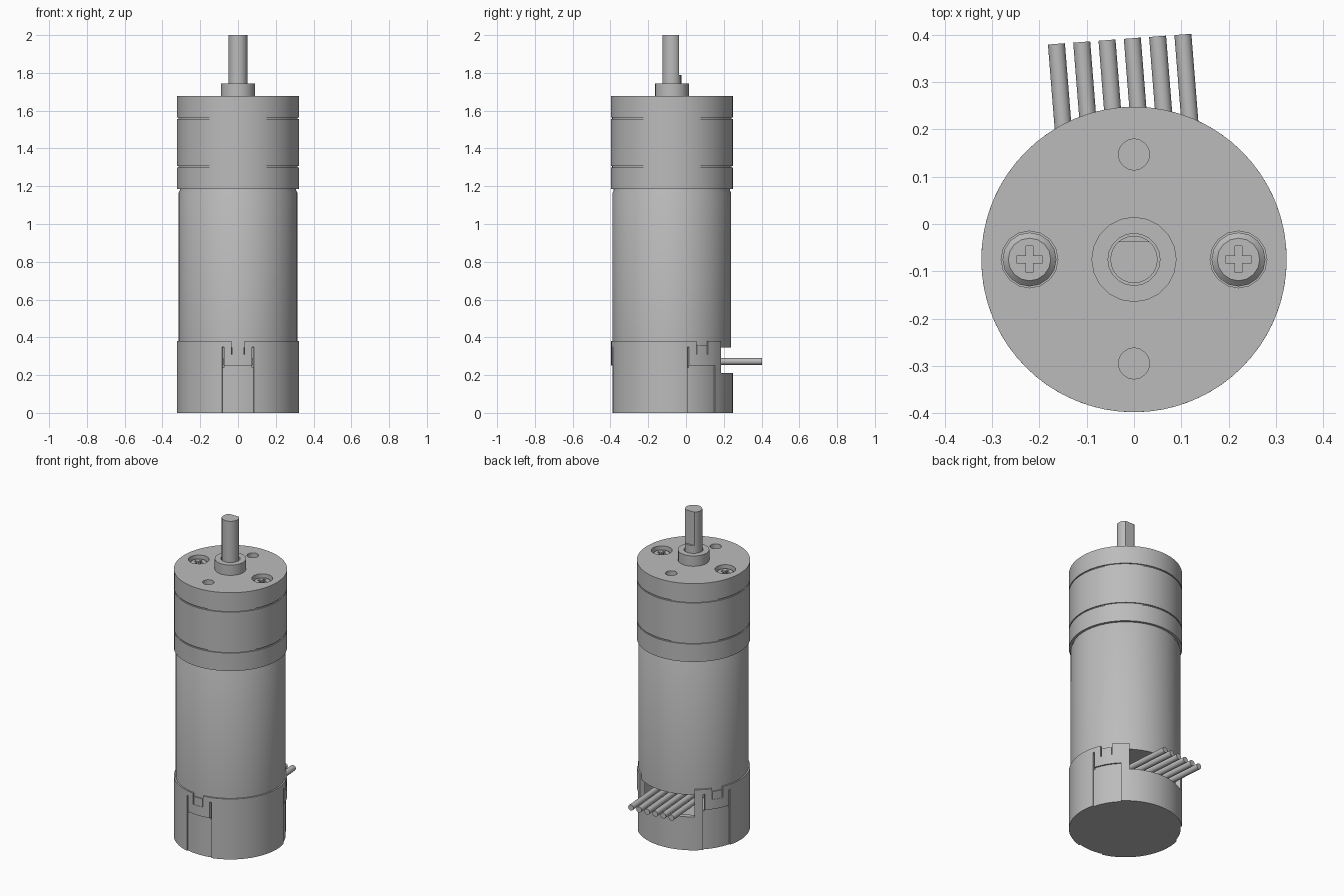
import bpy, bmesh
from math import radians, cos, sin, pi
from mathutils import Vector

if "Cube" in bpy.data.objects:
    bpy.data.objects.remove(bpy.data.objects["Cube"], do_unlink=True)

AXIS_Y = -0.075   # the round body's axis
R = 0.323         # gearbox and end cap radius

grey = bpy.data.materials.new("satin grey")
grey.use_nodes = True
grey.diffuse_color = (0.5, 0.5, 0.5, 1)
grey.node_tree.nodes["Principled BSDF"].inputs["Base Color"].default_value = (0.5, 0.5, 0.5, 1)


def make(name, bm, loc=(0, AXIS_Y, 0)):
    bmesh.ops.recalc_face_normals(bm, faces=bm.faces)
    mesh = bpy.data.meshes.new(name)
    bm.to_mesh(mesh)
    bm.free()
    mesh.materials.append(grey)
    ob = bpy.data.objects.new(name, mesh)
    ob.location = loc
    bpy.context.collection.objects.link(ob)
    return ob


def lathe(name, profile, sides=64, loc=(0, AXIS_Y, 0)):
    """Closed solid of revolution from (radius, height) points."""
    bm = bmesh.new()
    rings = [[bm.verts.new((r * cos(2 * pi * i / sides), r * sin(2 * pi * i / sides), z))
              for i in range(sides)] for r, z in profile]
    for a, b in zip(rings, rings[1:]):
        for i in range(sides):
            j = (i + 1) % sides
            bm.faces.new((a[i], a[j], b[j], b[i]))
    bm.faces.new(rings[0][::-1])
    bm.faces.new(rings[-1])
    return make(name, bm, loc)


def cylinder(name, r, z0, z1, sides=32, loc=(0, AXIS_Y, 0)):
    return lathe(name, [(r, z0), (r, z1)], sides, loc)


def sector(name, r0, r1, middle, half, z0, z1, steps=10):
    """Curved block around the axis; angles in degrees."""
    bm = bmesh.new()
    angles = [radians(middle - half + 2 * half * i / steps) for i in range(steps + 1)]
    outline = [(r1 * cos(a), r1 * sin(a)) for a in angles]
    outline += [(r0 * cos(a), r0 * sin(a)) for a in reversed(angles)]
    base = bm.faces.new([bm.verts.new((x, y, z0)) for x, y in outline])
    top = bmesh.ops.extrude_face_region(bm, geom=[base])["geom"]
    bmesh.ops.translate(bm, vec=(0, 0, z1 - z0),
                        verts=[v for v in top if isinstance(v, bmesh.types.BMVert)])
    return make(name, bm)


def box(name, size, loc):
    bm = bmesh.new()
    bmesh.ops.create_cube(bm, size=1)
    bmesh.ops.scale(bm, vec=size, verts=bm.verts)
    return make(name, bm, loc)


def cut(target, *cutters):
    for c in cutters:
        mod = target.modifiers.new("cut", "BOOLEAN")
        mod.operation = "DIFFERENCE"
        mod.solver = "EXACT"
        mod.object = c
        bpy.context.view_layer.objects.active = target
        bpy.ops.object.modifier_apply(modifier=mod.name)
        bpy.data.objects.remove(c, do_unlink=True)


# Motor can with rounded top edge
lathe("motor_can", [(0.314, 0.345), (0.314, 1.165), (0.308, 1.178), (0.308, 1.2)])

# Gearbox: base ring, gear ring and face plate parted by fine grooves
g = R - 0.007
gearbox = lathe("gearbox", [(R, 1.185), (R, 1.298), (g, 1.298), (g, 1.306), (R, 1.306),
                            (R, 1.556), (g, 1.556), (g, 1.564), (R, 1.564), (R, 1.678)])
for y in (0.147, -0.295):
    cut(gearbox, cylinder("hole_cutter", 0.033, 1.58, 1.8, 16, (0, y, 0)))
for x in (-0.221, 0.221):
    cut(gearbox, cylinder("counterbore_cutter", 0.06, 1.635, 1.8, 16, (x, AXIS_Y, 0)))

# Cross-head screws sunk in the face plate
for side, x in (("right", -0.221), ("left", 0.221)):
    screw = lathe(side + "_screw", [(0.057, 1.63), (0.057, 1.648), (0.045, 1.66)],
                  16, (x, AXIS_Y, 0))
    cut(screw, box("slot_cutter", (0.056, 0.014, 0.04), (x, AXIS_Y, 1.662)),
        box("slot_cutter", (0.014, 0.056, 0.04), (x, AXIS_Y, 1.662)))

# Output bearing boss and flatted shaft
boss = cylinder("bearing_boss", 0.09, 1.67, 1.743, 20)
cut(boss, cylinder("bore_cutter", 0.055, 1.70, 1.8, 20))
shaft = cylinder("output_shaft", 0.05, 1.69, 2.0, 24)
cut(shaft, box("flat_cutter", (0.2, 0.1, 0.4), (0, AXIS_Y + 0.038 + 0.05, 1.99)))

# End cap: hollow cup with a cable window and three clip panels
cap = cylinder("end_cap", R, 0, 0.38, 72)
cut(cap, cylinder("cavity_cutter", 0.294, 0.12, 0.5, 72),
    sector("window_cutter", 0.2, 0.4, 90, 36, 0.21, 0.45, 16))
for i, angle in enumerate((-90, 30, 150)):
    cut(cap, sector("recess_cutter", 0.314, 0.36, angle, 15.3, -0.1, 0.25),
        sector("notch_cutter", 0.28, 0.36, angle, 6.2, 0.31, 0.45))
    for s in (-1, 1):
        cut(cap, sector("slit_cutter", 0.28, 0.36, angle + s * 14.4, 0.9, 0.24, 0.35, 2))
    sector(f"clip_tab_{i + 1}", 0.285, 0.321, angle, 5.5, 0.305, 0.36)

# Six cable wires leaving through the window
for i in range(6):
    wire = cylinder(f"wire_{i + 1}", 0.018, 0, 0.34, 14,
                    (-0.137 + 0.0535 * i, 0.042 + 0.004 * i, 0.272))
    heading = Vector((-0.08, 1, 0))
    wire.rotation_euler = heading.to_track_quat("Z", "Y").to_euler()

# Smooth rounds, sharp edges
for ob in bpy.context.scene.objects:
    ob.select_set(ob.type == "MESH")
bpy.context.view_layer.objects.active = cap
bpy.ops.object.shade_smooth_by_angle(angle=radians(30))
